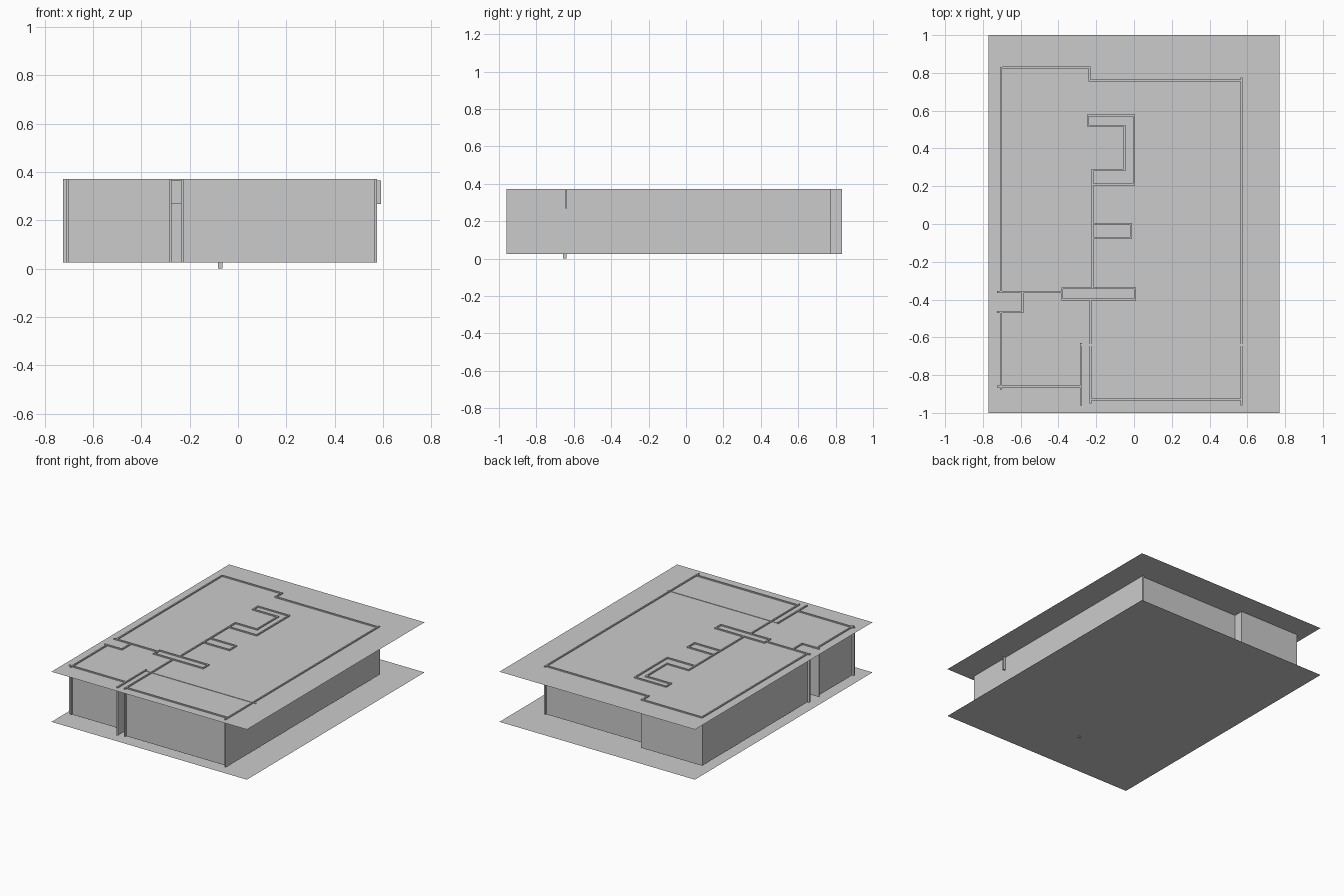
import bpy, bmesh

if "Cube" in bpy.data.objects:
    bpy.data.objects.remove(bpy.data.objects["Cube"])

BASE, TOP, T = 0.025, 0.371, 0.01   # wall bottom, wall top, wall thickness


def box(name, x0, x1, y0, y1, z0=BASE, z1=TOP):
    bm = bmesh.new()
    bmesh.ops.create_cube(bm, size=1)
    for v in bm.verts:
        v.co = ((x0 + x1) / 2 + v.co.x * (x1 - x0),
                (y0 + y1) / 2 + v.co.y * (y1 - y0),
                (z0 + z1) / 2 + v.co.z * (z1 - z0))
    me = bpy.data.meshes.new(name)
    bm.to_mesh(me)
    bm.free()
    ob = bpy.data.objects.new(name, me)
    bpy.context.collection.objects.link(ob)
    return ob


def slab(name, z):
    bpy.ops.mesh.primitive_plane_add(size=1, location=(0, 0, z))
    ob = bpy.context.object
    ob.name = name
    ob.scale = (1.54, 2, 1)


def wall_x(name, y, x0, x1, **kw):
    box(name, x0, x1, y - T / 2, y + T / 2, **kw)


def wall_y(name, x, y0, y1, **kw):
    box(name, x - T / 2, x + T / 2, y0, y1, **kw)


def wall_path(name, pts):
    # axis-aligned run of wall segments
    for i, ((ax, ay), (bx, by)) in enumerate(zip(pts, pts[1:])):
        if ax == bx:
            wall_y(f"{name}_{i}", ax, min(ay, by) - T / 2, max(ay, by) + T / 2)
        else:
            wall_x(f"{name}_{i}", ay, min(ax, bx) + T / 2, max(ax, bx) - T / 2)


# Floor and ceiling sheets
slab("floor", 0.006)
slab("ceiling", 0.363)

# Outer walls
wall_y("left_wall_rear", -0.705, -0.36, 0.83)
wall_y("left_wall_front", -0.705, -0.875, -0.46)
wall_x("front_left_wall", -0.86, -0.725, -0.28)
wall_x("front_right_wall", -0.93, -0.23, 0.57)
wall_y("right_wall", 0.57, -0.96, 0.775)
wall_path("rear_wall", [(-0.705, 0.828), (-0.235, 0.828), (-0.235, 0.76), (0.575, 0.76)])

# Side niche
wall_x("niche_front", -0.465, -0.725, -0.595)
wall_y("niche_back", -0.59, -0.47, -0.365)
wall_x("cross_wall_left", -0.36, -0.725, -0.38)

# Entrance passage
wall_y("entrance_wall_left", -0.28, -0.96, -0.63)
wall_y("entrance_wall_right", -0.23, -0.95, -0.40)

# Header across the front room, with its post
wall_x("header", -0.64, -0.28, 0.592, z0=0.268, z1=0.366)
box("header_post", -0.082, -0.064, -0.658, -0.64, 0, 0.268)

# Central double-walled partitions
wall_path("cross_closet", [(-0.38, -0.40), (0.005, -0.40), (0.005, -0.34), (-0.38, -0.34), (-0.38, -0.40)])
wall_y("spine_front", -0.22, -0.335, -0.08)
wall_path("small_closet", [(-0.22, -0.075), (-0.015, -0.075), (-0.015, 0.0), (-0.22, 0.0), (-0.22, -0.075)])
wall_y("spine_rear", -0.22, 0.005, 0.21)
wall_path("rear_partition", [(-0.22, 0.21), (0.0, 0.21), (0.0, 0.575), (-0.245, 0.575), (-0.245, 0.52),
                             (-0.05, 0.52), (-0.05, 0.285), (-0.22, 0.285), (-0.22, 0.21)])
